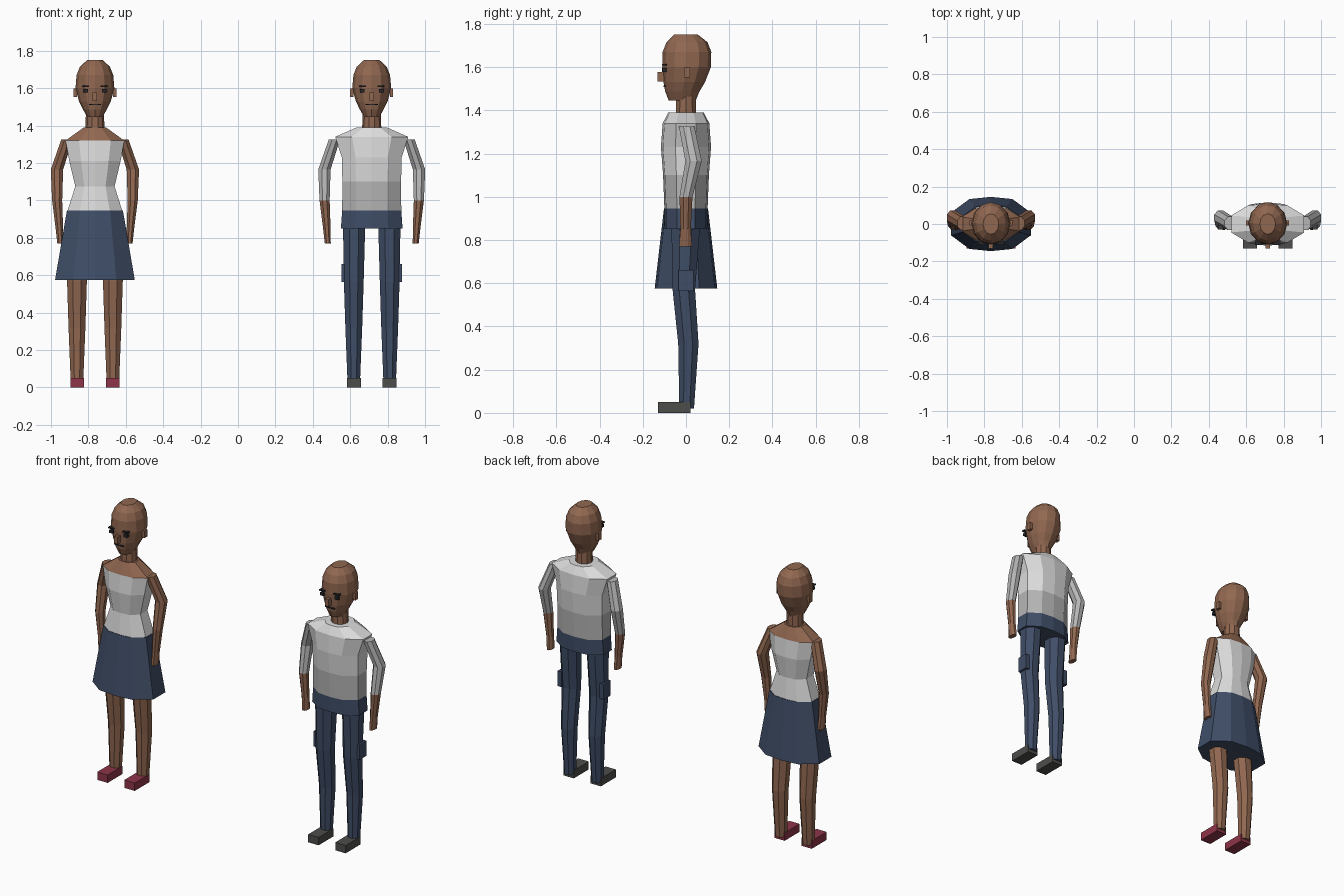
import bpy, bmesh, math

if "Cube" in bpy.data.objects:
    bpy.data.objects.remove(bpy.data.objects["Cube"])

def material(name, rgb):
    m = bpy.data.materials.new(name)
    m.diffuse_color = (*rgb, 1)
    m.use_nodes = True
    m.node_tree.nodes["Principled BSDF"].inputs["Base Color"].default_value = m.diffuse_color
    return m

SKIN = material("brown_skin", (0.28, 0.135, 0.08))
WHITE = material("light_shirt", (0.72, 0.72, 0.72))
GREY = material("grey_shirt", (0.47, 0.47, 0.47))
NAVY = material("navy_cloth", (0.05, 0.075, 0.135))
RED = material("red_shoe", (0.27, 0.035, 0.065))
DARK = material("dark_grey_shoe", (0.075, 0.075, 0.07))
BLACK = material("dark_eye", (0.02, 0.02, 0.025))

# Unit cross-sections: flattened ten-sided body, plain polygon for limbs and head
HALF = [(1, 0.42), (0.54, 0.92), (0, 1), (-0.54, 0.92), (-1, 0.42)]
BODY = HALF + [(-x, -y) for x, y in HALF]

def polygon(n, turn=0.5):
    k = 1 / math.cos(math.pi / n) if turn else 1
    return [(k * math.cos((i + turn) * math.tau / n), k * math.sin((i + turn) * math.tau / n))
            for i in range(n)]

def finish(name, bm, mats, rule=None):
    bmesh.ops.recalc_face_normals(bm, faces=bm.faces[:])
    if rule:
        for f in bm.faces:
            f.material_index = rule(f.calc_center_median().z)
    me = bpy.data.meshes.new(name)
    bm.to_mesh(me)
    bm.free()
    for m in mats:
        me.materials.append(m)
    ob = bpy.data.objects.new(name, me)
    bpy.context.collection.objects.link(ob)
    return ob

def loft(name, rings, section, mats, rule=None):
    """Skin rings of (z, centre x, centre y, half width, half depth)."""
    bm = bmesh.new()
    loops = [[bm.verts.new((cx + rx * x, cy + ry * y, z)) for x, y in section]
             for z, cx, cy, rx, ry in rings]
    n = len(section)
    for a, b in zip(loops, loops[1:]):
        for i in range(n):
            j = (i + 1) % n
            bm.faces.new((a[i], a[j], b[j], b[i]))
    bm.faces.new(loops[0])
    bm.faces.new(loops[-1])
    return finish(name, bm, mats, rule)

def box(name, x, y, z, sx, sy, sz, mat):
    bm = bmesh.new()
    bmesh.ops.create_cube(bm, size=1)
    for v in bm.verts:
        v.co = (x + v.co.x * sx, y + v.co.y * sy, z + v.co.z * sz)
    return finish(name, bm, [mat])

def head(who, cx):
    # Skull tapering to the chin: z, half width, front y, back y
    prof = [(1.445, 0.04, -0.08, 0.045), (1.487, 0.064, -0.096, 0.062),
            (1.53, 0.085, -0.104, 0.088), (1.6, 0.104, -0.11, 0.115),
            (1.67, 0.098, -0.108, 0.117), (1.715, 0.08, -0.09, 0.1),
            (1.75, 0.042, -0.055, 0.055)]
    loft(who + "_head", [(z, cx, (a + b) / 2, w, (b - a) / 2) for z, w, a, b in prof],
         polygon(12, 0), [SKIN])
    loft(who + "_neck", [(1.37, cx, 0, 0.052, 0.05), (1.47, cx, 0, 0.048, 0.048)],
         polygon(10, 0), [SKIN])
    box(who + "_nose", cx, -0.115, 1.555, 0.024, 0.032, 0.045, SKIN)
    box(who + "_mouth", cx, -0.1, 1.512, 0.065, 0.008, 0.006, BLACK)
    for s in (-1, 1):
        box(who + "_eye", cx + s * 0.05, -0.1, 1.587, 0.024, 0.02, 0.018, BLACK)
        box(who + "_eyebrow", cx + s * 0.05, -0.1, 1.61, 0.038, 0.024, 0.007, BLACK)
        box(who + "_ear", cx + s * 0.106, 0.005, 1.575, 0.018, 0.028, 0.045, SKIN)

def limbs(who, cx, reach, sleeve, legwear, shoe):
    for s in (-1, 1):
        # Bent arm: shoulder, elbow, wrist, hand
        arm = [(1.325, 0.2, 0.003, 0.03, 0.036), (1.165, 0.253, 0.035, 0.033, 0.038),
               (1.0, 0.252, 0.0, 0.027, 0.03), (0.85, 0.24, -0.002, 0.02, 0.024),
               (0.77, 0.235, -0.002, 0.016, 0.03)]
        loft(who + "_arm", [(z, cx + s * (x + reach), y, rx, ry) for z, x, y, rx, ry in arm],
             polygon(8), [SKIN, sleeve], lambda z: int(z > 1.0))
        # Leg with a slight backward bend at the knee
        leg = [(0.9, 0.094, 0, 0.06, 0.068), (0.57, 0.096, -0.01, 0.053, 0.052),
               (0.32, 0.096, 0.011, 0.045, 0.047), (0.02, 0.096, 0.003, 0.033, 0.034)]
        loft(who + "_leg", [(z, cx + s * x, y, rx, ry) for z, x, y, rx, ry in leg],
             polygon(8), [legwear])
        box(who + "_shoe", cx + s * 0.095, -0.055, 0.025, 0.073, 0.15, 0.05, shoe)

# Woman: bare shoulders, fitted top, flared skirt
W = -0.765
head("woman", W)
limbs("woman", W, -0.05, SKIN, SKIN, RED)
loft("woman_torso", [(0.94, W, 0, 0.148, 0.1), (1.075, W, 0, 0.105, 0.083),
                     (1.21, W, 0, 0.137, 0.1), (1.32, W, 0, 0.157, 0.09),
                     (1.39, W, 0, 0.06, 0.055)],
     BODY, [WHITE, SKIN], lambda z: int(z > 1.32))
loft("woman_skirt", [(0.575, W, 0, 0.213, 0.145), (0.945, W, 0, 0.15, 0.102)], BODY, [NAVY])

# Man: shirt with sleeves, trousers with side pockets
M = 0.715
head("man", M)
limbs("man", M, 0, GREY, NAVY, DARK)
loft("man_torso", [(0.85, M, 0, 0.165, 0.1), (0.945, M, 0, 0.158, 0.1),
                   (1.1, M, 0, 0.157, 0.106), (1.23, M, 0, 0.16, 0.116),
                   (1.34, M, 0, 0.195, 0.108), (1.39, M, 0, 0.082, 0.082)],
     BODY, [NAVY, GREY, WHITE], lambda z: 0 if z < 0.945 else 1 if z < 1.1 else 2)
for s in (-1, 1):
    box("man_pocket", M + s * 0.148, 0, 0.612, 0.028, 0.07, 0.096, NAVY)
